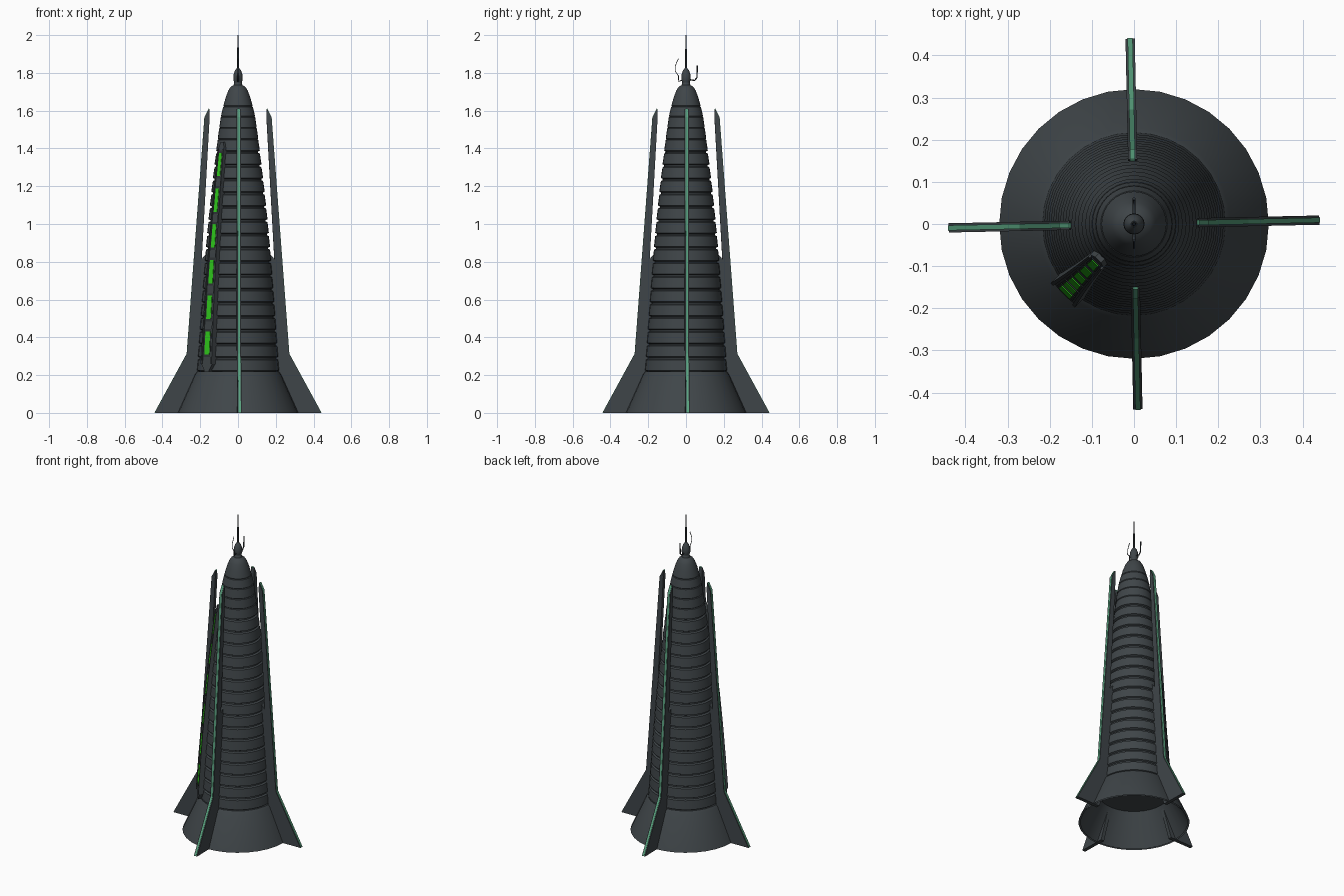
import bpy, bmesh, math
from mathutils import Vector, Matrix

if "Cube" in bpy.data.objects:
    bpy.data.objects.remove(bpy.data.objects["Cube"])


def material(name, rgb):
    m = bpy.data.materials.new(name)
    m.diffuse_color = (*rgb, 1)
    m.use_nodes = True
    m.node_tree.nodes["Principled BSDF"].inputs["Base Color"].default_value = m.diffuse_color
    return m


HULL = material("dark grey hull", (0.050, 0.060, 0.066))
TRIM = material("darker grey trim", (0.030, 0.036, 0.040))
TEAL = material("teal edge light", (0.10, 0.36, 0.21))
GREEN = material("bright green window", (0.03, 0.62, 0.012))


def finish(bm, name, mat, smooth=True):
    bmesh.ops.remove_doubles(bm, verts=bm.verts, dist=1e-5)
    bmesh.ops.recalc_face_normals(bm, faces=bm.faces)
    me = bpy.data.meshes.new(name)
    bm.to_mesh(me)
    bm.free()
    ob = bpy.data.objects.new(name, me)
    bpy.context.collection.objects.link(ob)
    me.materials.append(mat)
    if smooth:
        bpy.ops.object.select_all(action='DESELECT')
        ob.select_set(True)
        bpy.context.view_layer.objects.active = ob
        bpy.ops.object.shade_smooth_by_angle(angle=math.radians(28))
    return ob


def lathe(name, profile, mat, sides=32, closed=False):
    bm = bmesh.new()
    pts = profile + ([profile[0]] if closed else [])
    vs = [bm.verts.new((r, 0, z)) for r, z in pts]
    es = [bm.edges.new(p) for p in zip(vs, vs[1:])]
    bmesh.ops.spin(bm, geom=vs + es, cent=(0, 0, 0), axis=(0, 0, 1),
                   angle=math.tau, steps=sides, use_duplicate=False)
    return finish(bm, name, mat)


def prism(name, front, back, mat):
    """Solid between two matching outlines."""
    bm = bmesh.new()
    a = [bm.verts.new(p) for p in front]
    b = [bm.verts.new(p) for p in back]
    bm.faces.new(a)
    bm.faces.new(b[::-1])
    n = len(a)
    for i in range(n):
        j = (i + 1) % n
        bm.faces.new((a[j], a[i], b[i], b[j]))
    return finish(bm, name, mat, False)


def rod(name, points, radius, mat):
    cu = bpy.data.curves.new(name, 'CURVE')
    cu.dimensions = '3D'
    cu.bevel_depth = radius
    cu.bevel_resolution = 1
    cu.use_fill_caps = True
    sp = cu.splines.new('POLY')
    sp.points.add(len(points) - 1)
    for p, co in zip(sp.points, points):
        p.co = (*co, 1)
    cu.materials.append(mat)
    ob = bpy.data.objects.new(name, cu)
    bpy.context.collection.objects.link(ob)
    return ob


# hull radius by height
TABLE = [(0.2, 0.218), (0.5, 0.197), (0.82, 0.173), (1.0, 0.157), (1.2, 0.136),
         (1.45, 0.106), (1.55, 0.092), (1.65, 0.068), (1.72, 0.042)]


def hull_r(z):
    for (z0, r0), (z1, r1) in zip(TABLE, TABLE[1:]):
        if z <= z1:
            return r0 + (r1 - r0) * (z - z0) / (z1 - z0)
    return TABLE[-1][1]


# flared hollow base
lathe("base_skirt", [(0.32, 0), (0.228, 0.205), (0.218, 0.218), (0.0, 0.218),
                     (0.0, 0.19), (0.205, 0.19), (0.31, 0)], HULL)

# stacked ring segments
prof = [(0, 0.205)]
COUNT = 17
step = (1.45 - 0.213) / COUNT
for i in range(COUNT):
    z0 = 0.213 + i * step
    z1 = z0 + step
    prof += [(hull_r(z0) - 0.009, z0), (hull_r(z0) - 0.009, z0 + 0.007),
             (hull_r(z0) + 0.001, z0 + 0.012), (hull_r(z1) + 0.001, z1 - 0.005),
             (hull_r(z1) - 0.008, z1)]
prof.append((0, 1.45))
lathe("ringed_hull", prof, HULL)

# rounded nose with fine panel seams
nose = [(0, 1.44), (0.100, 1.445), (0.107, 1.452), (0.1, 1.505), (0.095, 1.508),
        (0.099, 1.512), (0.091, 1.565), (0.087, 1.568), (0.09, 1.572),
        (0.079, 1.62), (0.075, 1.623), (0.077, 1.627), (0.065, 1.67),
        (0.052, 1.705), (0.04, 1.725), (0.024, 1.735), (0, 1.735)]
lathe("nose_cone", nose, HULL)

# finial and mast
lathe("finial", [(0, 1.73), (0.024, 1.732), (0.02, 1.75), (0.025, 1.765), (0.024, 1.79),
                 (0.016, 1.812), (0.007, 1.825), (0, 1.825)], HULL, 20)
lathe("mast", [(0, 1.82), (0.006, 1.82), (0.005, 1.9), (0.002, 2.0), (0, 2.0)], TRIM, 10)

# small aerials beside the finial
rod("rear_aerial", [(0, 0.015, 1.765), (0, 0.045, 1.76), (0, 0.058, 1.775),
                    (0, 0.06, 1.84)], 0.004, TRIM)
rod("front_aerial_arm", [(0, -0.015, 1.765), (0, -0.038, 1.755), (0, -0.04, 1.785)], 0.004, TRIM)
rod("front_aerial_curve", [(0, -0.04, 1.785), (0, -0.058, 1.81), (0, -0.056, 1.84),
                           (0, -0.04, 1.875)], 0.002, TRIM)

# four fins with glowing outer edges
OUTER = [(0.153, 1.61), (0.176, 1.565), (0.27, 0.313), (0.44, 0.0)]
INNER = [(0.275, 0.0), (0.195, 0.23), (0.155, 0.80), (0.162, 0.85), (0.192, 0.815),
         (0.150, 1.57)]


def inset(line, d):
    """Shift an outer edge line inward or outward in the fin plane."""
    out = []
    for i, p in enumerate(line):
        a = Vector(line[max(i - 1, 0)])
        b = Vector(line[min(i + 1, len(line) - 1)])
        t = (b - a).normalized()
        out.append((p[0] + t.y * d, p[1] - t.x * d))
    return out


for k, side in enumerate(("right", "back", "left", "front")):
    turn = Matrix.Rotation(k * math.pi / 2 + math.radians(1.2), 4, 'Z')
    outline = OUTER + INNER
    w = 0.011
    ob = prism(side + "_fin", [(r, w, z) for r, z in outline],
               [(r, -w, z) for r, z in outline], HULL)
    ob.matrix_world = turn
    # thin light strip sunk into the outer edge
    bm = bmesh.new()
    rows = []
    front = inset(OUTER, -0.002)
    back = inset(OUTER, 0.004)
    for (r, z), (r2, z2) in zip(front, back):
        z, z2 = max(z, 0.002), max(z2, 0.002)
        rows.append([bm.verts.new(c) for c in ((r, -0.006, z), (r, 0.006, z),
                                               (r2, 0.006, z2), (r2, -0.006, z2))])
    for a, b in zip(rows, rows[1:]):
        for i in range(4):
            j = (i + 1) % 4
            bm.faces.new((a[i], a[j], b[j], b[i]))
    bm.faces.new(rows[0])
    bm.faces.new(rows[-1][::-1])
    ob = finish(bm, side + "_fin_light", TEAL, False)
    ob.matrix_world = turn

# window strip on the front left of the hull
STRIP = Matrix.Rotation(math.radians(225), 4, 'Z')


def strip_r(z):
    t = (z - 0.22) / 1.22
    return 0.236 - 0.116 * t + 0.012 * math.sin(math.pi * t)


def plate(name, outline, out, depth, mat):
    ob = prism(name, [(strip_r(z) + out, u, z) for u, z in outline],
               [(strip_r(z) + out - depth, u, z) for u, z in outline], mat)
    ob.matrix_world = STRIP
    return ob


def half(z):
    return 0.041 - 0.019 * (z - 0.26) / 1.14


centres = [0.37 + i * 0.189 for i in range(6)]
cuts = [0.26] + [c + 0.0945 for c in centres[:-1]] + [1.40]
for i, (a, b) in enumerate(zip(cuts, cuts[1:])):
    shape = [(-half(a), a), (half(a), a), (half(b), b), (-half(b), b)]
    if i == 0:
        shape[0:2] = [(-half(a), a), (-0.015, 0.22), (0.015, 0.22), (half(a), a)]
    if i == 5:
        shape[-2:] = [(half(b), b), (0.010, 1.435), (-0.010, 1.435), (-half(b), b)]
    plate("window_strip_%d" % (i + 1), shape, 0, 0.05, HULL)

for i, c in enumerate(centres):
    for label, h, f, out, mat in (("window_frame", 0.074, 0.64, 0.002, TRIM),
                                  ("window", 0.062, 0.46, 0.004, GREEN)):
        a, b = c - h, c + h
        plate("%s_%d" % (label, i + 1),
              [(-half(a) * f, a), (half(a) * f, a), (half(b) * f, b), (-half(b) * f, b)],
              out, 0.006, mat)

# raised side rails of the strip
for s in (-1, 1):
    for i, (a, b) in enumerate(zip(cuts, cuts[1:])):
        plate("strip_rail_%s_%d" % ("a" if s < 0 else "b", i + 1),
              [(s * half(a) * 0.78, a), (s * half(a), a), (s * half(b), b),
               (s * half(b) * 0.78, b)], 0.006, 0.01, HULL)
